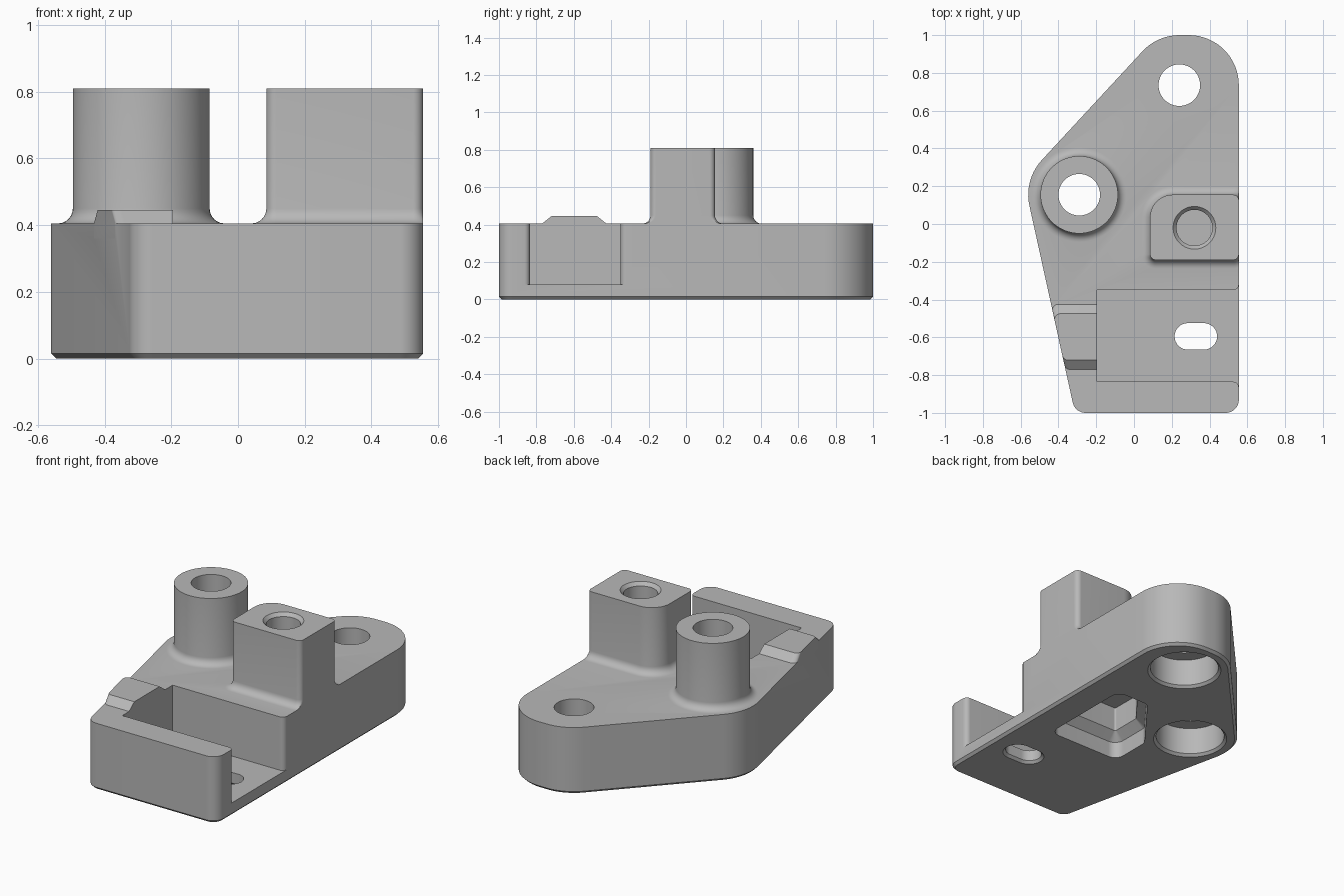
import bpy, bmesh, math

if "Cube" in bpy.data.objects:
    bpy.data.objects.remove(bpy.data.objects["Cube"], do_unlink=True)

grey = bpy.data.materials.new("plain_grey")
grey.use_nodes = True
colour = (0.48, 0.48, 0.48, 1)
grey.diffuse_color = colour
grey.node_tree.nodes["Principled BSDF"].inputs["Base Color"].default_value = colour

RIGHT, TOP, BOSS_TOP, FILLET = 0.555, 0.405, 0.81, 0.045


def outline(arcs, grow=0.0):
    """Convex outline from arcs (x, y, radius, start, end), offset by grow."""
    pts = []
    for x, y, r, a0, a1 in arcs:
        steps = math.ceil((a1 - a0) / 6)
        for i in range(steps + 1):
            a = math.radians(a0 + (a1 - a0) * i / max(steps, 1))
            pts.append((x + (r + grow) * math.cos(a), y + (r + grow) * math.sin(a)))
    return pts


def circle(x, y, r):
    return outline([(x, y, r, 0, 354)])


def loft(name, rings):
    """Solid skinned through (outline, height) rings with equal point counts."""
    bm = bmesh.new()
    loops = [[bm.verts.new((x, y, z)) for x, y in pts] for pts, z in rings]
    n = len(loops[0])
    bm.faces.new(loops[0][::-1])
    bm.faces.new(loops[-1])
    for low, high in zip(loops, loops[1:]):
        for i in range(n):
            j = (i + 1) % n
            bm.faces.new((low[i], low[j], high[j], high[i]))
    bmesh.ops.recalc_face_normals(bm, faces=bm.faces)
    mesh = bpy.data.meshes.new(name)
    bm.to_mesh(mesh)
    bm.free()
    mesh.materials.append(grey)
    ob = bpy.data.objects.new(name, mesh)
    bpy.context.collection.objects.link(ob)
    return ob


def combine(target, other, operation):
    mod = target.modifiers.new("join", "BOOLEAN")
    mod.operation, mod.solver, mod.object = operation, "EXACT", other
    bpy.context.view_layer.objects.active = target
    bpy.ops.object.modifier_apply(modifier=mod.name)
    bpy.data.objects.remove(other, do_unlink=True)


def fillet_steps():
    """Growth and height of each ring in the concave foot of a boss."""
    for i in range(7):
        a = math.radians(90 * i / 6)
        yield FILLET * (1 - math.sin(a)), TOP + FILLET * (1 - math.cos(a))


# Base plate with chamfered underside
HOLE, POST = (0.24, 0.735), (-0.29, 0.155)
plate = [(0.29, 0.735, 0.265, 0, 90), (*HOLE, 0.265, 90, 137.6),
         (*POST, 0.27, 137.6, 192.6), (-0.256, -0.93, 0.07, 192.6, 270),
         (0.485, -0.93, 0.07, 270, 360)]
body = loft("bracket_body", [(outline(plate, -0.015), 0), (outline(plate), 0.015),
                             (outline(plate), TOP)])

# Round boss
rings = [(circle(*POST, 0.205 + FILLET), 0.35)]
rings += [(circle(*POST, 0.205 + g), z) for g, z in fillet_steps()]
combine(body, loft("round_boss", rings + [(circle(*POST, 0.205), BOSS_TOP)]), "UNION")

# Square boss, flush with the right wall
block = [(0.525, 0.125, 0.03, 0, 90), (0.205, 0.035, 0.12, 90, 180),
         (0.115, -0.16, 0.03, 180, 270), (0.525, -0.16, 0.03, 270, 360)]


def block_ring(grow):
    return [(min(x, RIGHT), y) for x, y in outline(block, grow)]


rings = [(block_ring(FILLET), 0.35)]
rings += [(block_ring(g), z) for g, z in fillet_steps()]
combine(body, loft("square_boss", rings + [(block_ring(0), BOSS_TOP)]), "UNION")


# Raised tab on the narrow wall
def tab_ring(front, back):
    def edge(y):
        return -0.553 + (0.096 - y) * 0.22 + 0.03
    return outline([(-0.195, back, 0, 0, 0), (edge(back - 0.03), back - 0.03, 0.03, 90, 192.6),
                    (edge(front + 0.03), front + 0.03, 0.03, 192.6, 270),
                    (-0.195, front, 0, 0, 0)])


combine(body, loft("tab", [(tab_ring(-0.77, -0.425), 0.36), (tab_ring(-0.77, -0.425), TOP),
                           (tab_ring(-0.72, -0.475), 0.445)]), "UNION")

# Open side pocket with rounded mouth
lower = [(0.525 + 0.03 * math.sin(a), -0.865 + 0.03 * math.cos(a))
         for a in (math.radians(15 * i) for i in range(7))]
mouth = lower + [(0.7, -0.865)]
mirrored = [(x, -1.185 - y) for x, y in reversed(mouth)]
pocket = [(-0.195, -0.835)] + mouth + mirrored + [(-0.195, -0.35)]
combine(body, loft("side_pocket", [(pocket, 0.08), (pocket, 0.7)]), "DIFFERENCE")

# Counterbored through holes
for centre in (HOLE, POST):
    profile = [(0.21, -0.02), (0.21, 0), (0.195, 0.015), (0.195, 0.18),
               (0.11, 0.18), (0.11, 1)]
    combine(body, loft("bore", [(circle(*centre, r), z) for r, z in profile]), "DIFFERENCE")

# Blind hole in the square boss
profile = [(0.095, 0.42), (0.095, 0.79), (0.113, BOSS_TOP), (0.113, 0.9)]
combine(body, loft("blind_hole", [(circle(0.32, -0.02, r), z) for r, z in profile]), "DIFFERENCE")

# Slot through the pocket floor
slot = [(0.37, -0.595, 0.07, -90, 90), (0.285, -0.595, 0.07, 90, 270)]
profile = [(0.015, -0.02), (0.015, 0), (0, 0.015), (0, 0.2)]
combine(body, loft("slot", [(outline(slot, g), z) for g, z in profile]), "DIFFERENCE")

# Five-sided stepped recess underneath
recess = [(0.31, 0.24, 0.06, 0, 90), (0.18, 0.24, 0.06, 90, 142),
          (-0.06, -0.07, 0.06, 142, 180), (-0.06, -0.24, 0.06, 180, 270),
          (0.31, -0.24, 0.06, 270, 360)]
profile = [(0, -0.02), (0, 0.1), (-0.05, 0.15), (-0.05, 0.3)]
combine(body, loft("recess", [(outline(recess, g), z) for g, z in profile]), "DIFFERENCE")

# Smooth curved walls, keep edges crisp
bpy.ops.object.select_all(action="DESELECT")
body.select_set(True)
bpy.context.view_layer.objects.active = body
bpy.ops.object.shade_smooth_by_angle(angle=math.radians(30))
